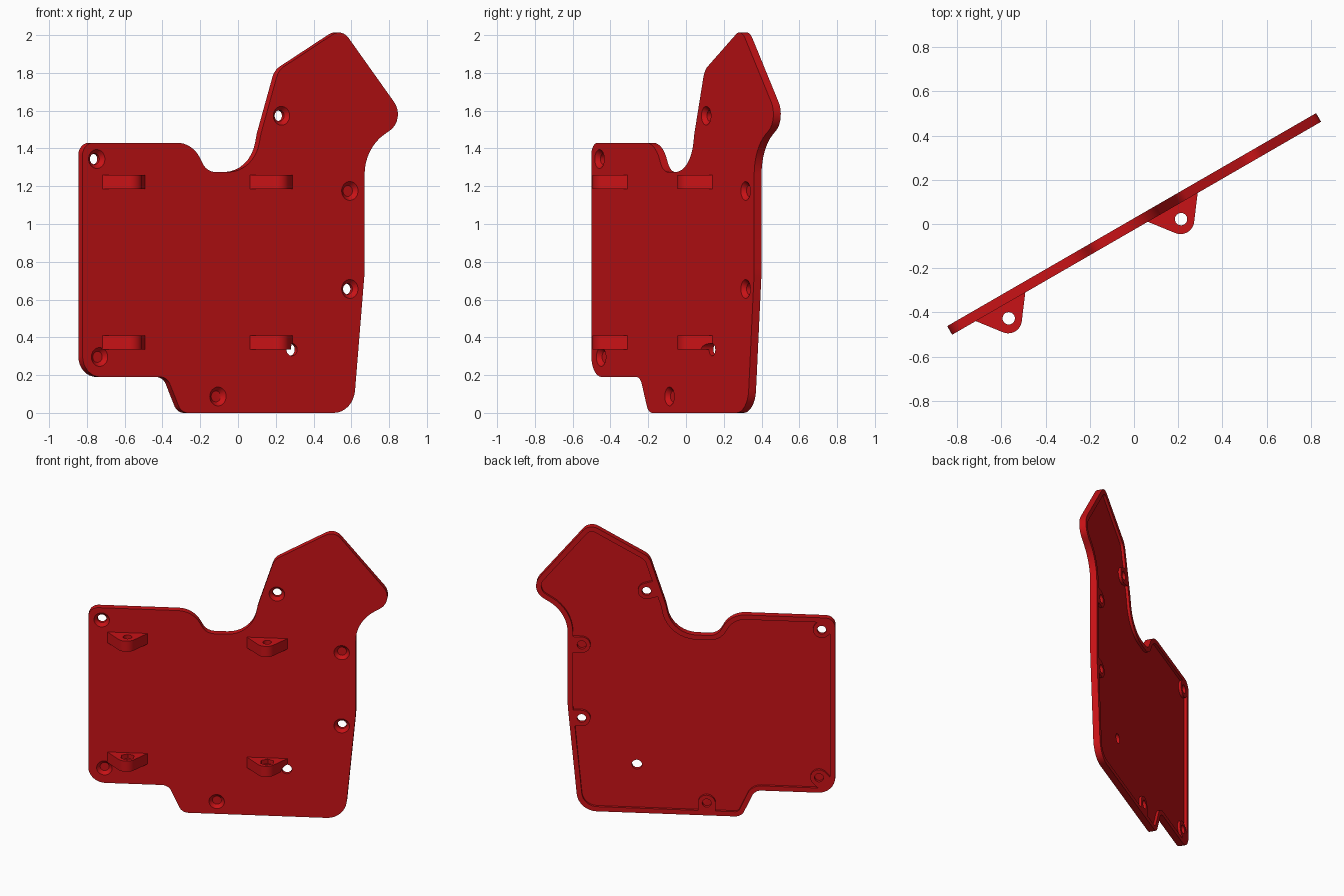
import bpy, bmesh, math
from mathutils import Vector, Matrix

if "Cube" in bpy.data.objects:
    bpy.data.objects.remove(bpy.data.objects["Cube"])

ANG = math.radians(30)
C, S = math.cos(ANG), math.sin(ANG)
T = 0.045                      # plate thickness
H = T / 2
RIM, DEPTH, BOSS = 0.033, 0.018, 0.056

red = bpy.data.materials.new("red")
red.diffuse_color = (0.58, 0.006, 0.008, 1)
red.use_nodes = True
red.node_tree.nodes["Principled BSDF"].inputs["Base Color"].default_value = red.diffuse_color


def to_u(x):
    """Position across the front face, from its x once turned."""
    return (x - H * S) / C


def fillet(points, steps=8):
    """Round every corner (x, z, radius) of a closed outline."""
    out, n = [], len(points)
    for i in range(n):
        p = Vector(points[i][:2])
        r = points[i][2]
        a = Vector(points[i - 1][:2]) - p
        b = Vector(points[(i + 1) % n][:2]) - p
        half = a.angle(b) / 2
        if r == 0 or half > 1.55:
            out.append(p)
            continue
        t = min(r / math.tan(half), a.length * 0.49 if r < 0.07 else a.length * 0.75,
                b.length * 0.49 if r < 0.07 else b.length * 0.75)
        r = t * math.tan(half)
        a.normalize()
        b.normalize()
        mid = p + (a + b).normalized() * (r / math.sin(half))
        v0, v1 = p + a * t - mid, p + b * t - mid
        sweep = math.atan2(v0.x * v1.y - v0.y * v1.x, v0.dot(v1))
        out += [mid + Matrix.Rotation(sweep * k / steps, 2) @ v0 for k in range(steps + 1)]
    return out


def inset(pts, w):
    """Move a clockwise outline inward by w."""
    clean = [p for i, p in enumerate(pts) if (p - pts[i - 1]).length > 1e-4]
    out = []
    for i, p in enumerate(clean):
        d0 = (p - clean[i - 1]).normalized()
        d1 = (clean[(i + 1) % len(clean)] - p).normalized()
        n0, n1 = Vector((d0.y, -d0.x)), Vector((d1.y, -d1.x))
        m = (n0 + n1).normalized()
        out.append(p + m * (w / max(0.4, m.dot(n0))))
    return out


def make(name, bm):
    bmesh.ops.remove_doubles(bm, verts=bm.verts, dist=1e-5)
    bmesh.ops.recalc_face_normals(bm, faces=bm.faces)
    me = bpy.data.meshes.new(name)
    bm.to_mesh(me)
    bm.free()
    me.materials.append(red)
    ob = bpy.data.objects.new(name, me)
    bpy.context.collection.objects.link(ob)
    return ob


def prism(name, pts, lo, hi, upright=False):
    """Extrude an outline along y, or along z when upright."""
    bm = bmesh.new()
    rings = []
    for h in (lo, hi):
        rings.append([bm.verts.new((p[0], p[1], h) if upright else (p[0], h, p[1])) for p in pts])
    n = len(pts)
    bm.faces.new(rings[0])
    bm.faces.new(rings[1][::-1])
    for i in range(n):
        j = (i + 1) % n
        bm.faces.new((rings[0][i], rings[1][i], rings[1][j], rings[0][j]))
    return make(name, bm)


def circle(x, y, r, n=32):
    return [(x + r * math.cos(2 * math.pi * k / n), y + r * math.sin(2 * math.pi * k / n)) for k in range(n)]


def cut(ob, tool):
    m = ob.modifiers.new("cut", 'BOOLEAN')
    m.operation, m.solver, m.object = 'DIFFERENCE', 'EXACT', tool
    dg = bpy.context.evaluated_depsgraph_get()
    me = bpy.data.meshes.new_from_object(ob.evaluated_get(dg))
    ob.modifiers.clear()
    ob.data = me
    bpy.data.objects.remove(tool)


# Plate outline, clockwise seen from the front: x, z, corner radius
outline = [(-0.823, 1.43, 0.065), (-0.24, 1.43, 0.16), (-0.165, 1.275, 0.09), (0.085, 1.275, 0.2),
           (0.122, 1.48, 0.12), (0.215, 1.815, 0.1), (0.55, 2.035, 0.075), (0.89, 1.556, 0.1),
           (0.67, 1.40, 0.25), (0.67, 0.74, 0.5), (0.61, 0.0, 0.13), (-0.30, 0.0, 0.065),
           (-0.375, 0.19, 0.065), (-0.823, 0.19, 0.11)]
edge = fillet([(to_u(x), z, r) for x, z, r in outline])
plate = prism("plate", edge, -H, H)

# Screw holes: x, z, direction to the nearest edge in degrees
holes = [(-0.748, 1.344, 135), (0.23, 1.573, 163), (0.592, 1.175, 0), (0.592, 0.656, 0),
         (-0.733, 0.296, 225), (-0.106, 0.087, 270)]

# Recess in the back, leaving the rim and the screw bosses
recess = prism("recess", inset(edge, RIM), H - DEPTH, H + 0.05)
for x, z, deg in holes:
    u, a = to_u(x), math.radians(deg)
    d, s = Vector((math.cos(a), math.sin(a))), Vector((-math.sin(a), math.cos(a)))
    c = Vector((u, z))
    tab = [c + d * BOSS * math.cos(t) + s * BOSS * math.sin(t)
           for t in [math.pi * (0.5 + k / 16) for k in range(17)]]
    tab += [c + d * 0.12 - s * BOSS, c + d * 0.12 + s * BOSS]
    cut(recess, prism("boss", tab, H - DEPTH - 0.02, H + 0.1))
cut(plate, recess)

# Countersunk holes
for x, z, _ in holes:
    u = to_u(x)
    cut(plate, prism("drill", circle(u, z, 0.029), -0.1, 0.1))
    bm = bmesh.new()
    bmesh.ops.create_cone(bm, cap_ends=True, segments=32, radius1=0.029, radius2=0.071, depth=0.044,
                          matrix=Matrix.Translation((u, -H, z)) @ Matrix.Rotation(math.pi / 2, 4, 'X'))
    cut(plate, make("countersink", bm))

# Plain cable hole
hole_u, hole_z, hole_r = to_u(0.285), 0.335, 0.033
cut(plate, prism("drill", circle(hole_u, hole_z, hole_r), -0.1, 0.1))
plate.rotation_euler.z = ANG

# Hinge brackets on the front, upright lugs with a pin hole
parts = [plate]
for side, ox, oy in (("right", 0, 0), ("left", -0.78, -0.449)):
    for level, z0 in (("upper", 1.185), ("lower", 0.335)):
        lug = fillet([(0.058 + ox, 0.012 + oy, 0), (0.289 + ox, 0.146 + oy, 0),
                      (0.262 + ox, -0.072 + oy, 0.062)], 14)
        ob = prism(f"{side}_{level}_bracket", lug, z0, z0 + 0.075, True)
        cut(ob, prism("pin_hole", circle(0.213 + ox, 0.022 + oy, 0.028), z0 - 0.1, z0 + 0.2, True))
        if level == "lower":       # nut pocket
            cut(ob, prism("nut", circle(0.213 + ox, 0.022 + oy, 0.046, 6), z0 + 0.045, z0 + 0.2, True))
            if side == "right":    # clearance for the cable hole
                tool = prism("clearance", circle(hole_u, hole_z, hole_r), -0.4, 0.1)
                tool.rotation_euler.z = ANG
                cut(ob, tool)
        parts.append(ob)

for ob in parts:
    bpy.ops.object.select_all(action='DESELECT')
    ob.select_set(True)
    bpy.context.view_layer.objects.active = ob
    bpy.ops.object.shade_smooth_by_angle(angle=math.radians(30))
